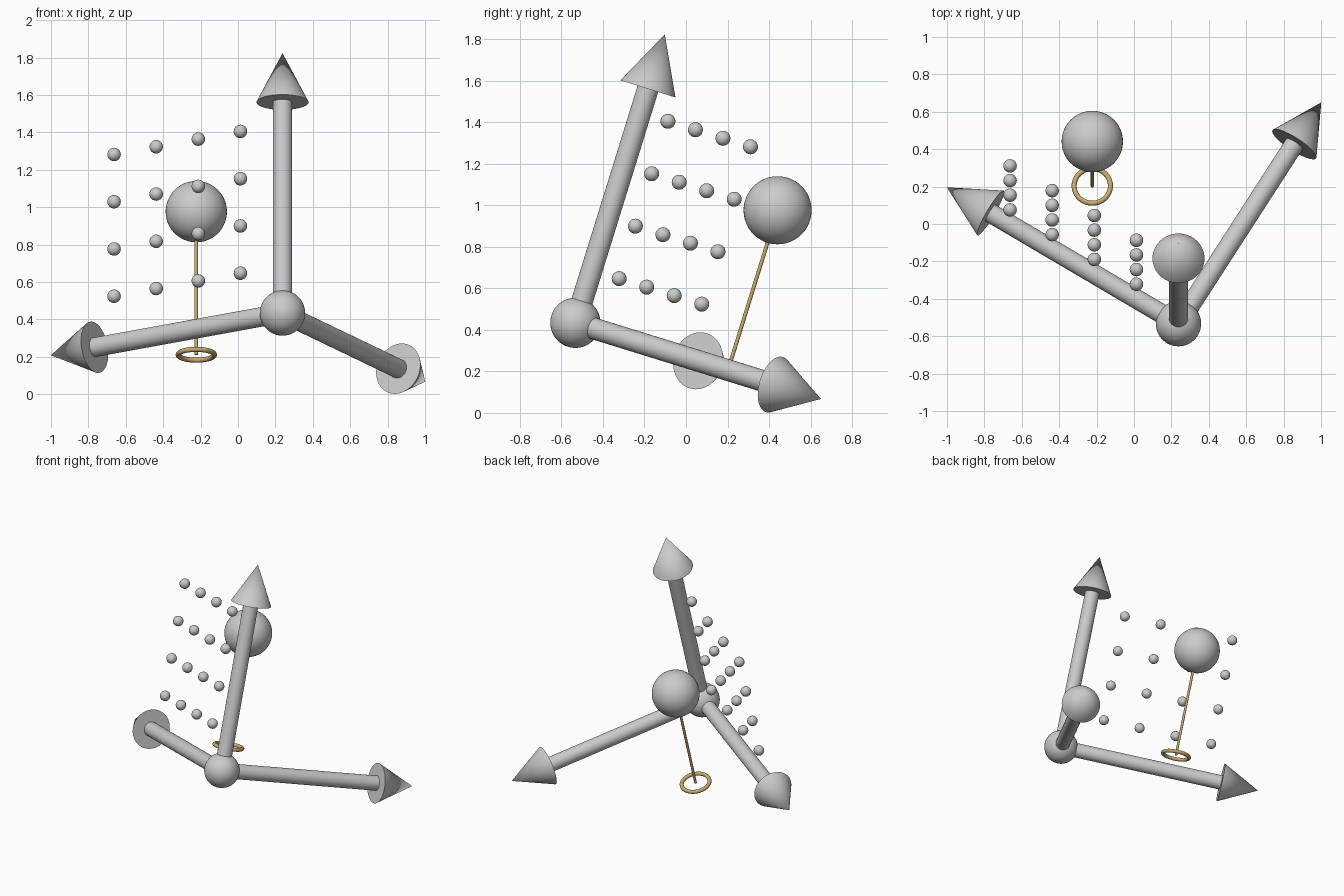
import bpy
import math
from mathutils import Vector

if "Cube" in bpy.data.objects:
    bpy.data.objects.remove(bpy.data.objects["Cube"])


def material(name, rgb):
    m = bpy.data.materials.new(name)
    m.diffuse_color = (*rgb, 1.0)
    m.use_nodes = True
    m.node_tree.nodes["Principled BSDF"].inputs["Base Color"].default_value = m.diffuse_color
    return m


GREY = material("light grey", (0.6, 0.6, 0.6))
GOLD = material("brass gold", (0.58, 0.41, 0.15))


def finish(name, mat):
    ob = bpy.context.object
    ob.name = name
    ob.data.materials.append(mat)
    bpy.ops.object.shade_smooth_by_angle(angle=math.radians(35))
    return ob


def ball(name, centre, radius, mat, segments=48):
    bpy.ops.mesh.primitive_uv_sphere_add(segments=segments, ring_count=segments // 2,
                                         radius=radius, location=centre)
    return finish(name, mat)


def tapered(name, start, end, r1, r2, mat, sides=48):
    """Cylinder or cone running from start to end."""
    d = end - start
    bpy.ops.mesh.primitive_cone_add(vertices=sides, radius1=r1, radius2=r2, depth=d.length,
                                    location=(start + end) / 2,
                                    rotation=d.to_track_quat('Z', 'Y').to_euler())
    return finish(name, mat)


# Tilted, mutually perpendicular directions
origin = Vector((0.238, -0.533, 0.434))
up = Vector((0, 0.43, 1.387)).normalized()
left = Vector((-1.24, 0.73, -0.226)).normalized()
right = up.cross(left).normalized()
if right.x < 0:
    right = -right

LENGTH, HEAD = 1.455, 0.275

# Hub and three arrows
ball("hub", origin, 0.121, GREY)
for label, d in (("up", up), ("left", left), ("right", right)):
    neck = origin + d * (LENGTH - HEAD)
    tapered(label + "_shaft", origin, neck, 0.052, 0.052, GREY)
    tapered(label + "_arrow_head", neck, origin + d * LENGTH, 0.139, 0.0, GREY)

# Four by four grid of beads
first = Vector((0.013, -0.322, 0.647))
step = 0.2645
for i in range(4):
    for j in range(4):
        ball(f"bead_{i}_{j}", first + (left * i + up * j) * step, 0.036, GREY, 24)

# Large ball on a thin rod rising from a ring
foot = Vector((-0.223, 0.204, 0.211))
centre = foot + up * 0.801
ball("large_ball", centre, 0.164, GREY)
tapered("rod", foot, centre, 0.009, 0.009, GOLD, 24)
bpy.ops.mesh.primitive_torus_add(major_radius=0.097, minor_radius=0.0135,
                                 major_segments=64, minor_segments=16, location=foot,
                                 rotation=up.to_track_quat('Z', 'Y').to_euler())
finish("ring", GOLD)
